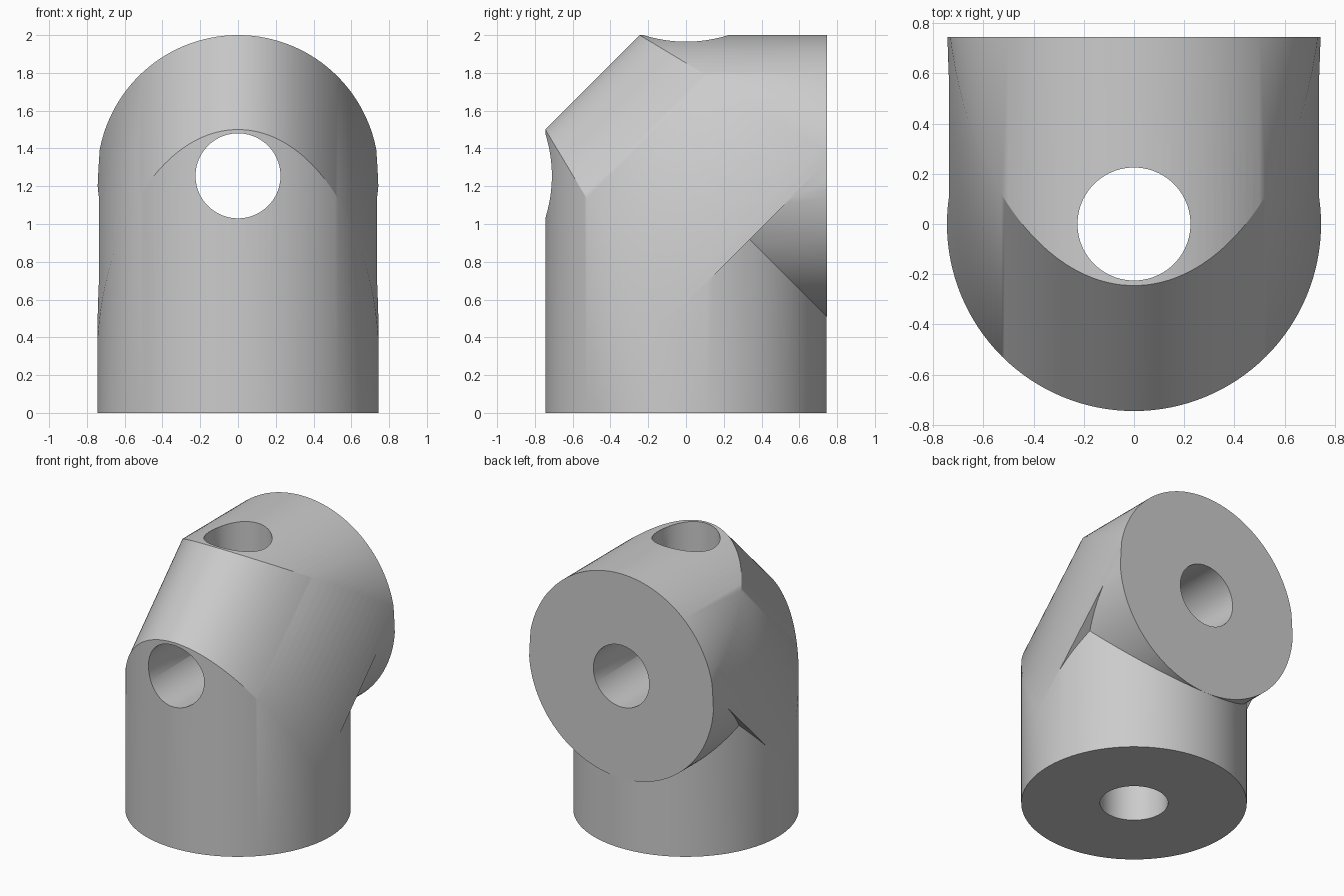
import bpy, bmesh
from math import sin, cos, pi

old = bpy.data.objects.get("Cube")
if old:
    bpy.data.objects.remove(old, do_unlink=True)

R = 0.745        # pipe radius
C = 1.255        # height of the horizontal pipe axis
BORE = 0.225     # bore radius
N = 128


def loft(name, rings):
    """Closed solid through a list of matching rings, capped at both ends."""
    bm = bmesh.new()
    loops = [[bm.verts.new(p) for p in ring] for ring in rings]
    n = len(loops[0])
    for a, b in zip(loops, loops[1:]):
        for i in range(n):
            j = (i + 1) % n
            bm.faces.new((a[i], a[j], b[j], b[i]))
    bm.faces.new(loops[0][::-1])
    bm.faces.new(loops[-1])
    bmesh.ops.remove_doubles(bm, verts=bm.verts, dist=1e-5)
    bmesh.ops.recalc_face_normals(bm, faces=bm.faces)
    mesh = bpy.data.meshes.new(name)
    bm.to_mesh(mesh)
    bm.free()
    ob = bpy.data.objects.new(name, mesh)
    bpy.context.collection.objects.link(ob)
    return ob


def combine(target, tool, operation):
    """Apply one boolean and discard the tool."""
    mod = target.modifiers.new(operation.lower(), 'BOOLEAN')
    mod.operation = operation
    mod.solver = 'EXACT'
    mod.object = tool
    bpy.context.view_layer.objects.active = target
    bpy.ops.object.modifier_apply(modifier=mod.name)
    bpy.data.objects.remove(tool, do_unlink=True)


def circle(r):
    return [(r * cos(2 * pi * i / N), r * sin(2 * pi * i / N)) for i in range(N)]


# Mitred elbow: upright pipe turning to the back
ring = circle(R)
elbow = loft("pipe_elbow", [
    [(x, y, 0) for x, y in ring],
    [(x, y, C - y) for x, y in ring],
    [(x, R + 0.0005, C - y) for x, y in ring]])

# Web filling the inner corner, with a sloping flat underside
web_profile = [(0, 0.58), (0.67, 1.25), (0, 1.25)]
web = loft("corner_web", [[(x, y, z) for y, z in web_profile] for x in (-0.9, 0.9)])
combine(elbow, web, 'UNION')

# Sloping arched envelope that rounds off the outer corner
arch = [(-0.747, -3)]
arch += [(-0.747 * cos(pi * i / N), 0.25 + 1.995 * sin(pi * i / N)) for i in range(N + 1)]
arch += [(0.747, -3)]
envelope = loft("arch_envelope", [
    [(x, k - w / 2, k + w / 2) for x, w in arch] for k in (-4, 4)])
combine(elbow, envelope, 'INTERSECT')

# Two crossing bores
bore = circle(BORE)
upright_bore = loft("upright_bore", [[(x, y, z) for x, y in bore] for z in (-1, 3)])
combine(elbow, upright_bore, 'DIFFERENCE')
level_bore = loft("level_bore", [[(x, y, C + z) for x, z in bore] for y in (-2, 2)])
combine(elbow, level_bore, 'DIFFERENCE')

# Plain grey finish
grey = bpy.data.materials.new("plain_grey")
grey.use_nodes = True
colour = (0.6, 0.6, 0.6, 1)
grey.diffuse_color = colour
grey.node_tree.nodes["Principled BSDF"].inputs["Base Color"].default_value = colour
elbow.data.materials.clear()
elbow.data.materials.append(grey)
for face in elbow.data.polygons:
    face.material_index = 0

bpy.ops.object.select_all(action='DESELECT')
elbow.select_set(True)
bpy.context.view_layer.objects.active = elbow
bpy.ops.object.shade_smooth_by_angle(angle=pi / 6)
